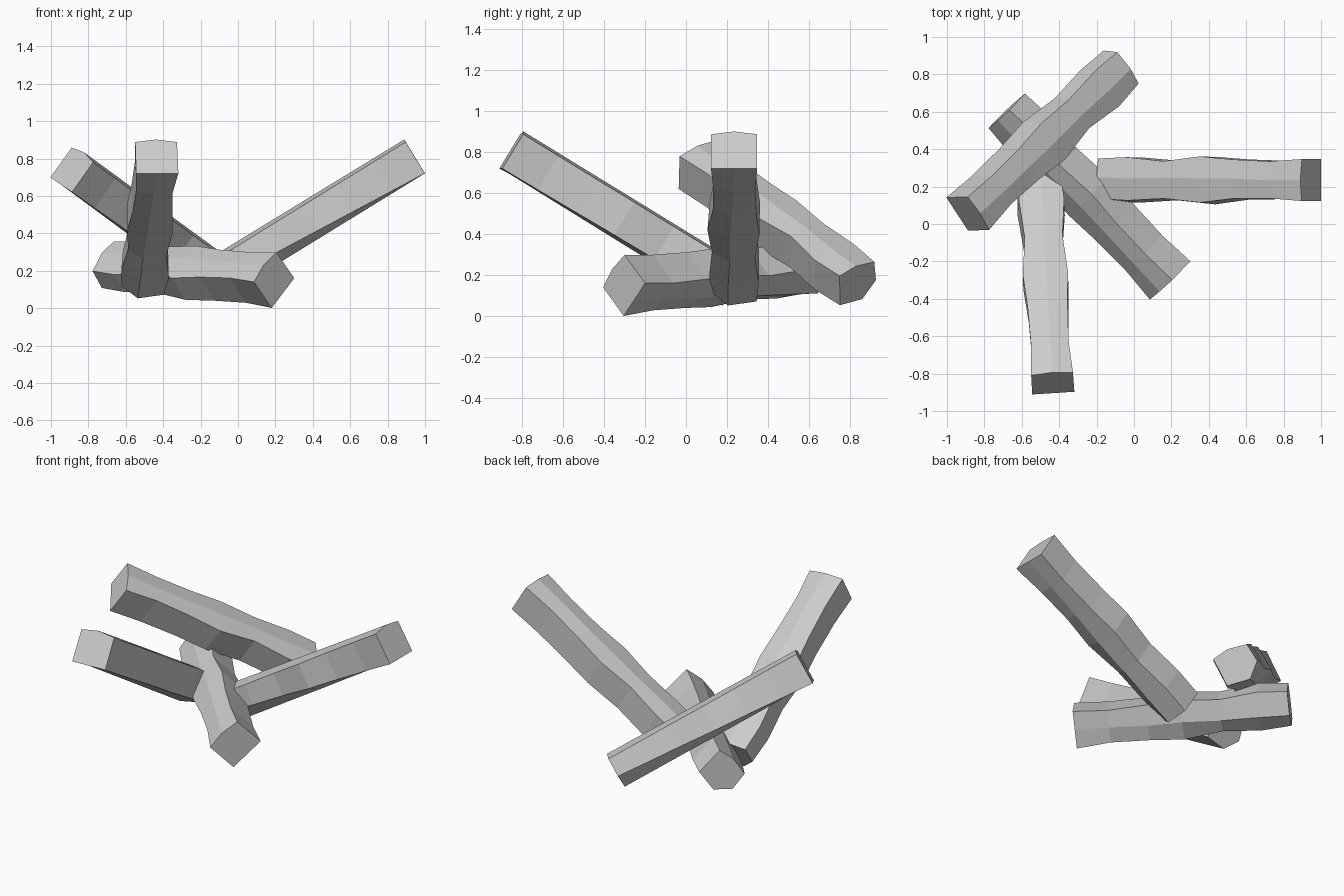
import bpy, bmesh, random
from math import sin, cos, radians
from mathutils import Vector

if "Cube" in bpy.data.objects:
    bpy.data.objects.remove(bpy.data.objects["Cube"])

# stations along a log, from its low end (0) to its squared high end (1)
STATIONS = [0, 0.14, 0.32, 0.50, 0.66, 0.84, 1]
# six-sided section (right, up): squared at the high end, worn at the low end
HIGH = [(-.112, .092), (0, .108), (.112, .092), (.113, -.104), (0, -.104), (-.113, -.104)]
LOW = [(-.110, .092), (-.01, .108), (.105, .085), (.118, -.03), (.035, -.108), (-.105, -.085)]
# sideways waviness of the left and right flanks
LEFT = [0, -.012, .012, -.012, .004, .014, 0]
RIGHT = [0, .012, -.006, .012, -.004, -.012, 0]


def make_log(name, low, high, roll, seed):
    rnd = random.Random(seed)
    low, high = Vector(low), Vector(high)
    axis = (high - low).normalized()
    side = axis.cross(Vector((0, 0, 1))).normalized()
    up = side.cross(axis)
    a = radians(roll)
    side, up = side * cos(a) + up * sin(a), up * cos(a) - side * sin(a)

    bm = bmesh.new()
    rings = []
    for i, t in enumerate(STATIONS):
        ring = []
        for k in range(6):
            x = LOW[k][0] * (1 - t) + HIGH[k][0] * t
            y = LOW[k][1] * (1 - t) + HIGH[k][1] * t
            if k in (0, 5):
                x += LEFT[i]
            elif k in (2, 3):
                x += RIGHT[i]
            if 0 < i < len(STATIONS) - 1:
                x += rnd.uniform(-.005, .005)
            ring.append(bm.verts.new(low.lerp(high, t) + side * x + up * y))
        rings.append(ring)
    for r0, r1 in zip(rings, rings[1:]):
        for k in range(6):
            j = (k + 1) % 6
            bm.faces.new((r0[k], r0[j], r1[j], r1[k]))
    bm.faces.new(rings[0])
    bm.faces.new(rings[-1])
    bmesh.ops.recalc_face_normals(bm, faces=bm.faces)
    mesh = bpy.data.meshes.new(name)
    bm.to_mesh(mesh)
    bm.free()
    obj = bpy.data.objects.new(name, mesh)
    bpy.context.collection.objects.link(obj)


# bottom log lying on the ground, then three leaning logs
make_log("ground_log", (-.68, .605, .213), (.19, -.305, .155), -45, 1)
make_log("right_log", (-.145, .24, .145), (.945, .235, .81), 0, 2)
make_log("front_log", (-.505, .235, .145), (-.435, -.85, .81), 0, 3)
make_log("back_log", (-.085, .835, .16), (-.885, .055, .745), 23, 4)
